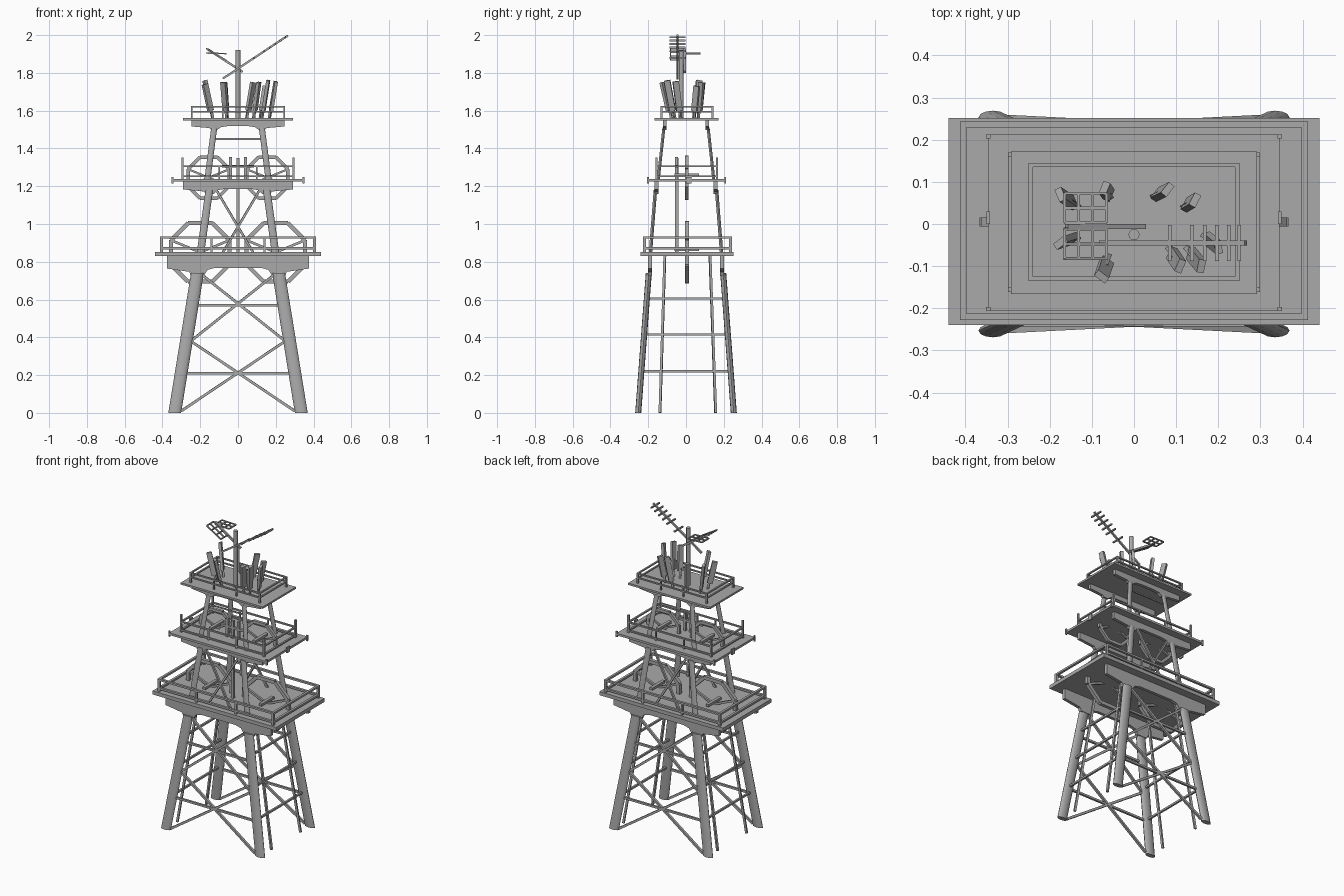
import bpy, bmesh, math
from mathutils import Vector, Matrix

old = bpy.data.objects.get("Cube")
if old:
    bpy.data.objects.remove(old, do_unlink=True)

steel = bpy.data.materials.new("steel grey")
steel.use_nodes = True
GREY = (0.4, 0.4, 0.4, 1)
steel.diffuse_color = GREY
steel.node_tree.nodes["Principled BSDF"].inputs["Base Color"].default_value = GREY
SIDES = (-1, 1)


class Part:
    """Collects simple solids into one named object."""
    def __init__(self, name):
        self.name, self.bm = name, bmesh.new()

    def box(self, centre, size, rot=Matrix()):
        m = Matrix.Translation(centre) @ rot @ Matrix.Diagonal((*size, 1))
        bmesh.ops.create_cube(self.bm, size=1, matrix=m)

    def strut(self, a, b, w, d=None):
        # rectangular bar between two points
        a, b = Vector(a), Vector(b)
        rot = (b - a).to_track_quat('Z', 'Y').to_matrix().to_4x4()
        self.box((a + b) / 2, (w, d or w, (b - a).length), rot)

    def loft(self, a, b, rx, ry, n=12, turn=0.0):
        # column with level ends
        rings = []
        for c in (a, b):
            rings.append([self.bm.verts.new((c[0] + rx * math.cos(t), c[1] + ry * math.sin(t), c[2]))
                          for t in (turn + math.tau * i / n for i in range(n))])
        for i in range(n):
            j = (i + 1) % n
            self.bm.faces.new((rings[0][i], rings[0][j], rings[1][j], rings[1][i]))
        self.bm.faces.new(rings[0][::-1])
        self.bm.faces.new(rings[1])

    def plate(self, outline, y, thick):
        # outline in x and z, given thickness in y
        f = self.bm.faces.new([self.bm.verts.new((x, y - thick / 2, z)) for x, z in outline])
        out = bmesh.ops.extrude_face_region(self.bm, geom=[f])
        vs = [v for v in out["geom"] if isinstance(v, bmesh.types.BMVert)]
        bmesh.ops.translate(self.bm, verts=vs, vec=(0, thick, 0))

    def done(self, smooth=False):
        bmesh.ops.recalc_face_normals(self.bm, faces=self.bm.faces)
        mesh = bpy.data.meshes.new(self.name)
        self.bm.to_mesh(mesh)
        self.bm.free()
        mesh.materials.append(steel)
        ob = bpy.data.objects.new(self.name, mesh)
        bpy.context.collection.objects.link(ob)
        if smooth:
            bpy.ops.object.select_all(action='DESELECT')
            ob.select_set(True)
            bpy.context.view_layer.objects.active = ob
            bpy.ops.object.shade_smooth_by_angle(angle=math.radians(40))


def legs(name, foot, head, rx, ry):
    p = Part(name)
    for sx in SIDES:
        for sy in SIDES:
            p.loft((sx * foot[0], sy * foot[1], foot[2]), (sx * head[0], sy * head[1], head[2]), rx, ry)
    p.done(True)


def arch_beams(name, half, top, h, leg, rx, y):
    # girders under a deck, arched between the legs
    right = [(half, top), (half, top - .8 * h), (leg + rx + .01, top - h),
             (leg + rx, top - 1.25 * h), (leg - rx, top - 1.25 * h),
             (leg - rx - .02, top - .88 * h), (leg - rx - .06, top - .75 * h)]
    p = Part(name)
    for sy in SIDES:
        p.plate(right + [(-x, z) for x, z in reversed(right)], sy * y, .02)
    p.done()


def deck(name, hx, hy, y, z0, z1):
    p = Part(name)
    p.box((0, y, (z0 + z1) / 2), (2 * hx, 2 * hy, z1 - z0))
    return p


def railing(name, hx, hy, y, floor, heights, w, post_top, mids):
    p = Part(name)
    for z in heights:
        for s in SIDES:
            p.box((0, y + s * hy, z), (2 * hx + w, w, w * .8))
            p.box((s * hx, y, z), (w, 2 * hy + w, w * .8))
    for sx in SIDES:
        for sy in SIDES:
            p.box((sx * hx, y + sy * hy, (floor + post_top) / 2), (w, w, post_top - floor))
            for m in mids:
                p.box((sx * m, y + sy * hy, (floor + heights[0]) / 2), (w * .8, w * .8, heights[0] - floor))
    p.done()


def rings(name, cx, cz, r, w):
    # upright eight-sided frames with inner braces and an axle
    p = Part(name)
    for s in SIDES:
        pts = [Vector((s * cx + r * math.cos(a), 0.005, cz + r * math.sin(a)))
               for a in (math.tau * (i + .5) / 8 for i in range(8))]
        for i in range(8):
            p.strut(pts[i], pts[(i + 1) % 8], w, w)
            if i in (0, 3, 4, 7):
                p.strut(pts[i], (s * cx, .005, cz), w * .6)
        p.box((s * cx, .005, cz + .015), (.02, .13, .015))
    p.done()


# lower tier: legs, cross bracing, side ties, thin side poles
legs("lower_legs", (.335, .253, 0), (.215, .197, .74), .034, .016)


def leg_x(z):
    return .335 - .164 * z


def leg_y(z):
    return .253 - .076 * z


p = Part("lower_bracing")
for sy in SIDES:
    for z in (.21, .57):
        p.strut((-leg_x(z), sy * leg_y(z), z), (leg_x(z), sy * leg_y(z), z), .013)
    for s in SIDES:
        nodes = [(-s * .3, .01), (s * .25, .38), (-s * .19, .73)]
        for (xa, za), (xb, zb) in zip(nodes, nodes[1:]):
            p.strut((xa, sy * leg_y(za), za), (xb, sy * leg_y(zb), zb), .014)
for sx in SIDES:
    for z in (.22, .415, .605):
        p.strut((sx * leg_x(z), -leg_y(z), z), (sx * leg_x(z), leg_y(z), z), .012)
    for y0, y1 in ((-.138, -.112), (.157, .127)):
        p.strut((sx * .335, y0, 0), (sx * .2, y1, .83), .013)
p.done()

# lower deck
arch_beams("lower_arch_beams", .375, .832, .085, .215, .034, .19)
deck("lower_deck", .44, .246, .006, .83, .853).done()
railing("lower_railing", .405, .228, .008, .85, (.928, .872), .015, .934, (.14,))
rings("lower_ring_frames", .2, .85, .168, .022)

# middle tier
legs("middle_legs", (.198, .188, .85), (.152, .162, 1.18), .02, .009)
p = Part("middle_bracing")
for sy in SIDES:
    for s in SIDES:
        p.strut((s * .115, sy * .162, 1.18), (-s * .08, sy * .186, .85), .012)
p.box((0, -.05, 1.1), (.016, .018, .5))
for x in (-.04, .04):
    p.box((x, -.05, 1.29), (.016, .016, .13))
p.box((0, -.05, 1.305), (.17, .016, .014))
p.done()
arch_beams("middle_arch_beams", .29, 1.227, .055, .15, .02, .156)
p = deck("middle_deck", .345, .21, .003, 1.225, 1.239)
for sx in SIDES:
    p.box((sx * .346, .015, 1.232), (.008, .03, .036))
    for sy in SIDES:
        p.box((sx * .346, .003 + sy * .205, 1.232), (.01, .01, .036))
p.done()
railing("middle_railing", .294, .16, .004, 1.235, (1.305, 1.252), .011, 1.352, (.1,))
rings("middle_ring_frames", .155, 1.245, .118, .018)

# upper tier
legs("upper_legs", (.162, .147, 1.235), (.126, .117, 1.51), .016, .008)
p = Part("upper_ties")
for sy in SIDES:
    p.strut((-.13, sy * .122, 1.45), (.13, sy * .122, 1.45), .008)
p.done()
arch_beams("upper_arch_beams", .245, 1.55, .042, .126, .016, .112)
deck("upper_deck", .292, .169, .003, 1.548, 1.56).done()
railing("upper_railing", .245, .135, .005, 1.555, (1.622, 1.594), .01, 1.626, (.08,))

# mast
p = Part("mast")
p.loft((0, -.025, 1.55), (0, -.025, 1.92), .013, .013, 12)
p.done(True)

# comb antenna: slanted boom with cross bars
p = Part("comb_antenna")
start, end = Vector((-.08, -.045, 1.77)), Vector((.265, -.045, 1.998))
p.strut(start, end, .011)
for x in (.085, .138, .168, .197, .225, .25):
    c = start.lerp(end, (x - start.x) / (end.x - start.x))
    p.box(c, (.009, .086, .009))
p.done()

# grid antenna: arm with one level and one tilted lattice
p = Part("grid_antenna")
p.strut((-.16, -.006, 1.925), (.025, -.006, 1.805), .012)
for y0, z0, z1 in ((.003, 1.905, 1.902), (-.082, 1.928, 1.868)):
    xa, xb = -.165, -.065
    for i in range(4):
        t = i / 3
        x, z = xa + t * (xb - xa), z0 + t * (z1 - z0)
        p.strut((x, y0, z), (x, y0 + .07, z), .007)
    for i in range(3):
        p.strut((xa, y0 + .035 * i, z0), (xb, y0 + .035 * i, z1), .007)
p.done()

# panel antennas on short poles: x, y, lean in x, lean in y, top
p = Part("panel_antennas")
for x, y, lx, ly, top in ((-.145, .05, -.03, .02, 1.76), (-.06, .07, -.01, .015, 1.75),
                          (-.145, -.035, -.03, -.01, 1.74), (-.065, -.09, -.012, -.035, 1.75),
                          (.055, .07, .025, .012, 1.75), (.125, .045, .02, .012, 1.73),
                          (.09, -.07, .02, -.03, 1.75), (.135, -.07, .025, -.03, 1.76),
                          (.175, -.035, .025, -.02, 1.755)):
    foot, tip = Vector((x, y, 1.6)), Vector((x + lx, y + ly, top))
    spin = Matrix.Rotation(math.atan2(ly, lx), 4, 'Z')
    rot = (tip - foot).to_track_quat('Z', 'Y').to_matrix().to_4x4() @ spin
    p.box((foot + tip) / 2, (.017, .032, (tip - foot).length), rot)
    p.strut((x - lx * .4, y - ly * .4, 1.555), (x + lx * .3, y + ly * .3, 1.66), .012)
p.done()
